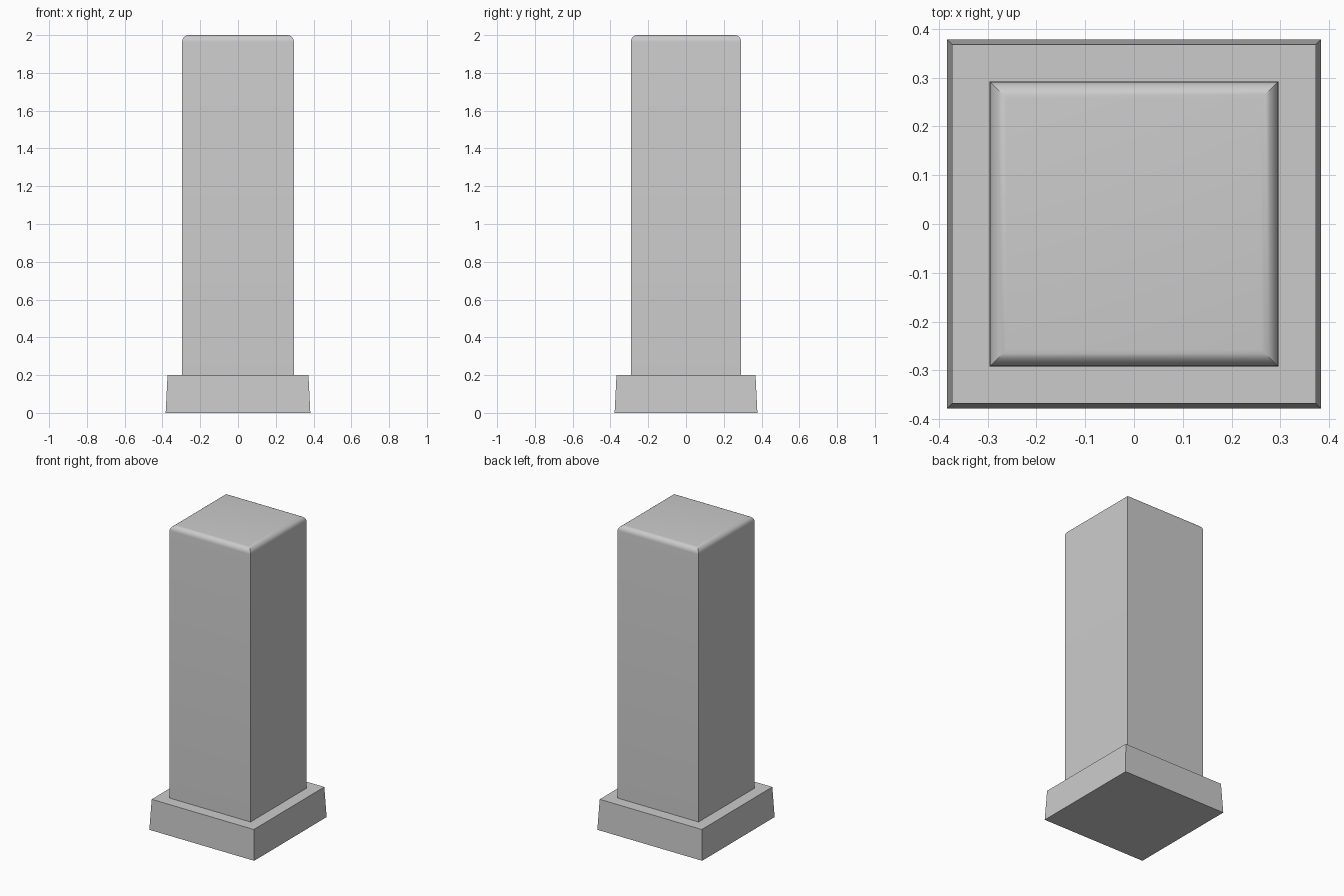
import bpy, bmesh, math

if "Cube" in bpy.data.objects:
    bpy.data.objects.remove(bpy.data.objects["Cube"])


def lofted_block(name, rings):
    """Stack rectangular rings (half x, half y, z) into a closed block."""
    bm = bmesh.new()
    loops = []
    for hx, hy, z in rings:
        loops.append([bm.verts.new((sx * hx, sy * hy, z))
                      for sx, sy in ((-1, -1), (1, -1), (1, 1), (-1, 1))])
    for a, b in zip(loops, loops[1:]):
        for i in range(4):
            j = (i + 1) % 4
            bm.faces.new((a[i], a[j], b[j], b[i]))
    bm.faces.new(loops[0][::-1])
    bm.faces.new(loops[-1])
    mesh = bpy.data.meshes.new(name)
    bm.to_mesh(mesh)
    bm.free()
    obj = bpy.data.objects.new(name, mesh)
    bpy.context.collection.objects.link(obj)
    bpy.ops.object.select_all(action='DESELECT')
    obj.select_set(True)
    bpy.context.view_layer.objects.active = obj
    bpy.ops.object.shade_smooth_by_angle(angle=math.radians(30))
    return obj


# Tapered base block
lofted_block("pillar_base", [(0.383, 0.378, 0.0), (0.373, 0.368, 0.2)])

# Square shaft with rounded, mitred top edges
HX, HY, TOP, R, STEPS = 0.296, 0.292, 2.0, 0.035, 6
rings = [(HX, HY, 0.195)]
for k in range(STEPS + 1):
    t = math.pi / 2 * k / STEPS
    inset = R * (1 - math.cos(t))
    rings.append((HX - inset, HY - inset, TOP - R + R * math.sin(t)))
lofted_block("pillar_shaft", rings)
